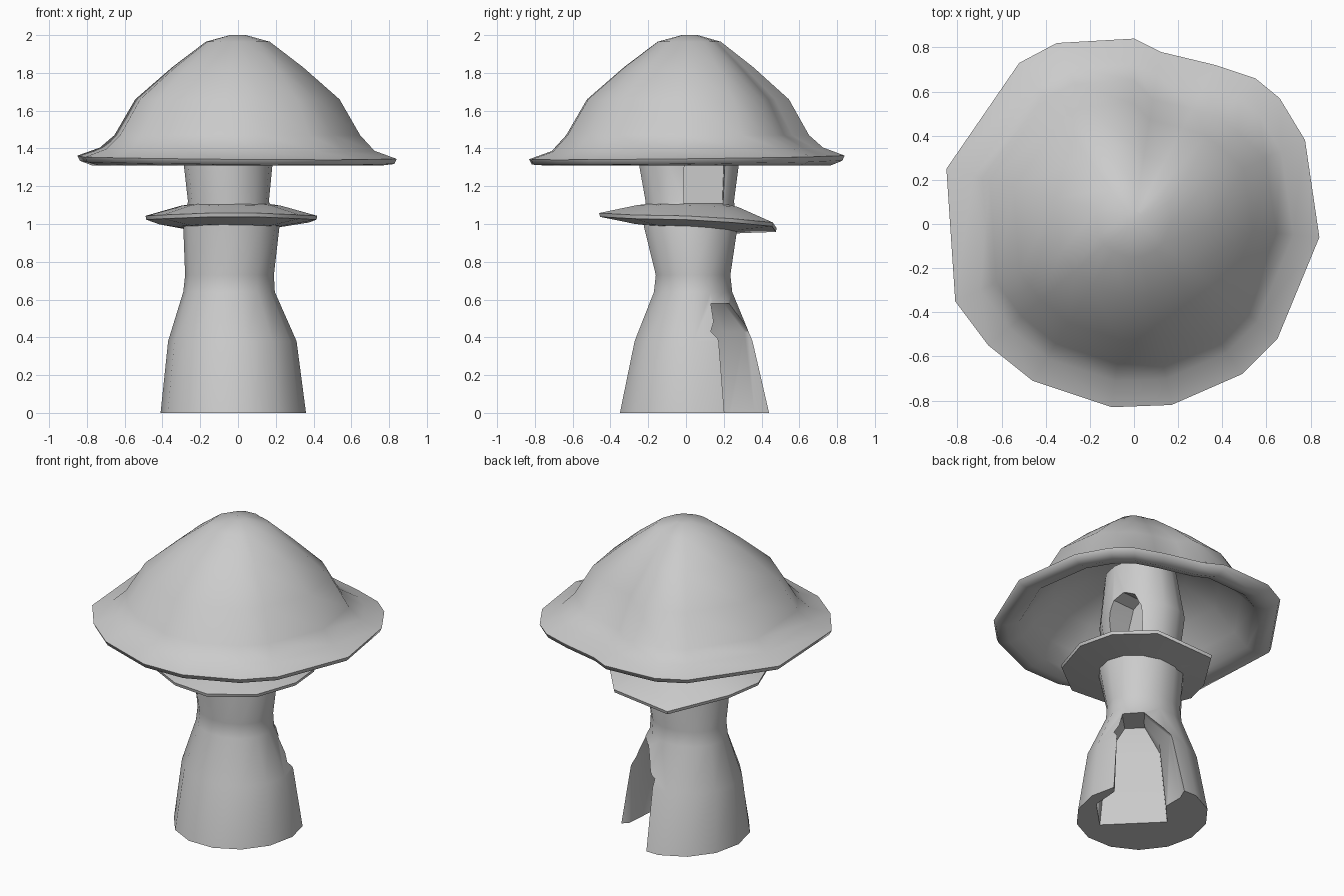
import bpy, bmesh
from math import sin, cos, pi, sqrt

if "Cube" in bpy.data.objects:
    bpy.data.objects.remove(bpy.data.objects["Cube"])


def loft(name, rings, shade=45):
    """Skin a list of equal-length point rings and close both ends."""
    bm = bmesh.new()
    rows = [[bm.verts.new(p) for p in ring] for ring in rings]
    n = len(rows[0])
    for a, b in zip(rows, rows[1:]):
        for i in range(n):
            j = (i + 1) % n
            bm.faces.new((a[i], a[j], b[j], b[i]))
    bm.faces.new(rows[0])
    bm.faces.new(rows[-1])
    bmesh.ops.recalc_face_normals(bm, faces=bm.faces)
    me = bpy.data.meshes.new(name)
    bm.to_mesh(me)
    bm.free()
    ob = bpy.data.objects.new(name, me)
    bpy.context.collection.objects.link(ob)
    if shade:
        smooth(ob, shade)
    return ob


def activate(ob):
    bpy.ops.object.select_all(action='DESELECT')
    ob.select_set(True)
    bpy.context.view_layer.objects.active = ob


def smooth(ob, angle):
    activate(ob)
    bpy.ops.object.shade_smooth_by_angle(angle=angle * pi / 180)


def cut(ob, cutter):
    activate(ob)
    mod = ob.modifiers.new("cut", 'BOOLEAN')
    mod.operation = 'DIFFERENCE'
    mod.solver = 'EXACT'
    mod.object = cutter
    bpy.ops.object.modifier_apply(modifier=mod.name)
    bpy.data.objects.remove(cutter)


# Stem: off-centre rings given by height and x / y limits
levels = [(0, -.41, .36, -.36, .45), (.38, -.37, .31, -.28, .36),
          (.64, -.29, .195, -.175, .25), (.73, -.28, .19, -.165, .24),
          (.99, -.29, .22, -.23, .28), (1.12, -.265, .17, -.22, .26),
          (1.34, -.29, .19, -.26, .29), (1.66, -.24, .16, -.22, .24)]
rings = []
for z, x0, x1, y0, y1 in levels:
    rings.append([((x0 + x1) / 2 + (x1 - x0) / 2 * cos(2 * pi * i / 14),
                   (y0 + y1) / 2 + (y1 - y0) / 2 * sin(2 * pi * i / 14), z)
                  for i in range(14)])
stem = loft("stem", rings, 0)


# Doorway hollow at the base; t runs across the back-right diagonal, d along it
def diag(t, d, z):
    return ((d - t) / sqrt(2), (d + t) / sqrt(2), z)


low = [(-.09, .7), (-.09, .33), (-.22, .18), (-.22, -.08),
       (.2, -.08), (.21, .12), (.31, .22), (.6, .7)]
top = [(-.04, .7), (-.04, .3), (-.05, .2), (-.05, .06),
       (.07, .06), (.07, .12), (.08, .2), (.1, .7)]
mid = [(a * .35 + c * .65, b * .65 + d * .35) for (a, b), (c, d) in zip(top, low)]
door = loft("door_cutter", [[diag(*p, -.1) for p in low],
                            [diag(*p, .43) for p in mid],
                            [diag(*p, .58) for p in top]], 0)
cut(stem, door)

# Arched window hollow in the upper stem
arch = [(-.02, 1.1), (.04, 1.07), (.19, 1.06), (.2, 1.32), (.16, 1.41),
        (.09, 1.44), (.02, 1.41), (-.02, 1.3)]
window = loft("window_cutter", [[(.02, y, z) for y, z in arch],
                                [(.5, y + .03, z) for y, z in arch]], 0)
cut(stem, window)
smooth(stem, 40)

# Skirt: irregular collar that droops at the back
rim = [(.42, 0, 1.035), (.38, .25, 1.02), (.2, .46, 1.0), (-.2, .48, .97),
       (-.42, .15, 1.01), (-.49, -.05, 1.035), (-.4, -.3, 1.04),
       (-.15, -.44, 1.05), (.1, -.46, 1.05), (.33, -.28, 1.04)]


def collar(s, dz, mix):
    return [(x * s - .04 * (1 - s), y * s + .02 * (1 - s),
             z * (1 - mix) + 1.05 * mix + dz) for x, y, z in rim]


loft("skirt", [collar(.4, .06, 1), collar(.58, .05, .8), collar(1, .008, 0),
               collar(.99, -.012, 0), collar(.6, -.05, .4), collar(.4, -.06, .4)], 50)

# Cap: uneven rim outline scaled up the dome, then back underneath as a hollow
outline = [(.84, -.06), (.775, .38), (.66, .57), (.55, .66), (.37, .72),
           (.12, .78), (0, .84), (-.35, .82), (-.52, .73), (-.85, .25),
           (-.81, -.35), (-.66, -.55), (-.46, -.71), (-.1, -.83),
           (.17, -.82), (.49, -.68), (.65, -.52)]
profile = [(.05, 2.0), (.2, 1.965), (.41, 1.83), (.64, 1.66), (.77, 1.47),
           (.86, 1.395), (1, 1.352), (.985, 1.325), (.91, 1.31), (.82, 1.335),
           (.73, 1.42), (.58, 1.55), (.36, 1.66), (.1, 1.7)]
rings = []
for k, (s, z) in enumerate(profile):
    ring = []
    for i, (x, y) in enumerate(outline):
        dent = .93 if 2 <= k <= 4 and 2 <= i <= 5 else 1
        ring.append((x * s * dent, y * s * dent + .02 * (1 - s),
                     z + (.012 * y - .008 * x if 5 <= k <= 7 else 0)))
    rings.append(ring)
loft("cap", rings, 75)
